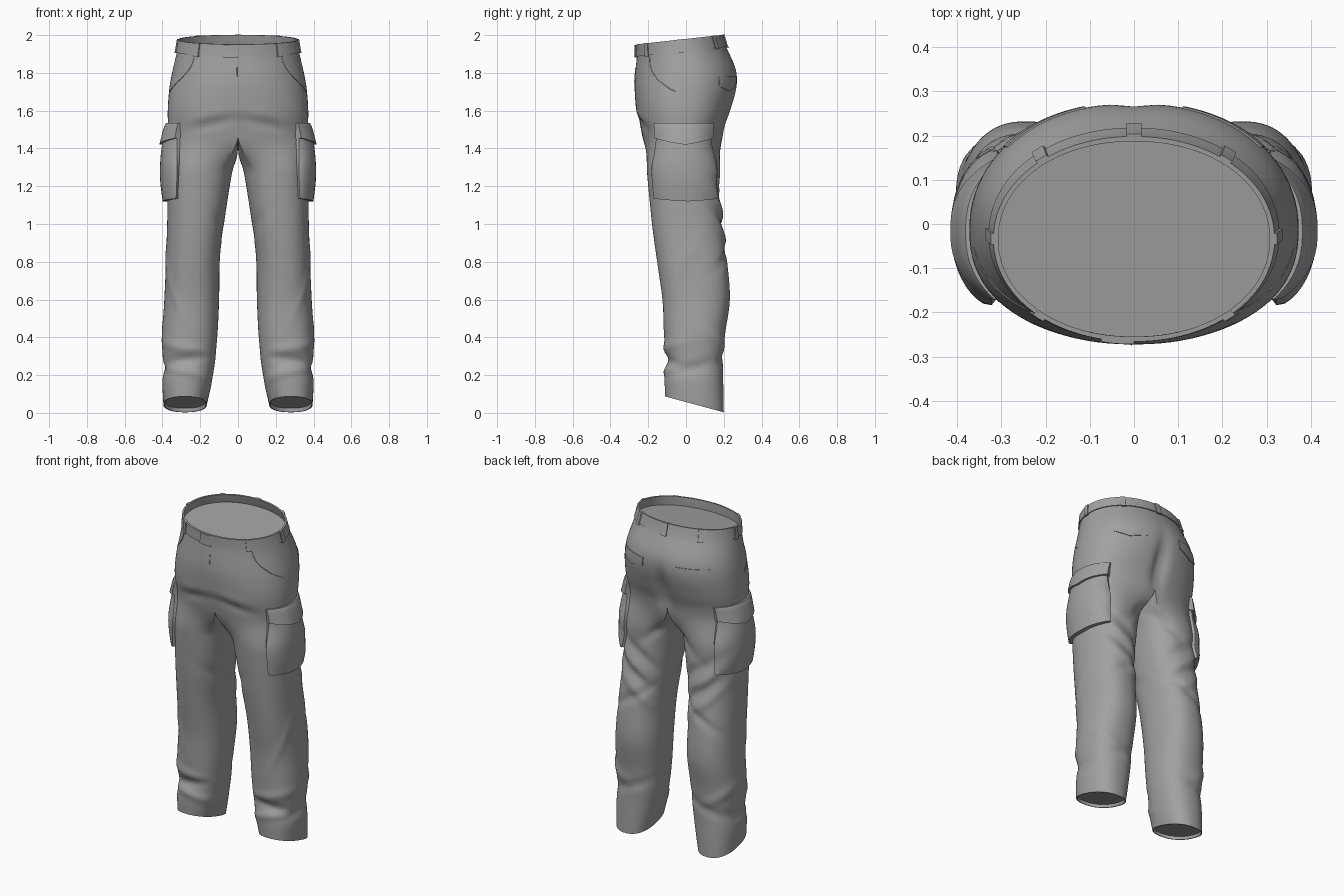
import bpy, bmesh, math
from mathutils import Vector

if "Cube" in bpy.data.objects:
    bpy.data.objects.remove(bpy.data.objects["Cube"], do_unlink=True)

cloth = bpy.data.materials.new("grey_cloth")
cloth.use_nodes = True
GREY = (0.36, 0.36, 0.36, 1)
cloth.diffuse_color = GREY
bsdf = next(n for n in cloth.node_tree.nodes if n.type == "BSDF_PRINCIPLED")
bsdf.inputs["Base Color"].default_value = GREY
bsdf.inputs["Roughness"].default_value = 0.9

# Trouser outline: height, inner x, outer x, front y, back y, tilt
LEVELS = [
    (0.045, .165, .395, -.11, .20, -.27),
    (0.15, .142, .40, -.113, .198, -.18),
    (0.25, .125, .397, -.105, .196, -.06),
    (0.40, .11, .402, -.115, .205, 0),
    (0.60, .10, .39, -.125, .232, 0),
    (0.80, .097, .382, -.153, .218, 0),
    (1.00, .074, .375, -.18, .192, 0),
    (1.20, .044, .372, -.20, .18, 0),
    (1.35, .018, .37, -.214, .185, 0),
    (1.50, 0, .37, -.238, .202, 0),
    (1.60, 0, .372, -.262, .236, 0),
    (1.72, 0, .363, -.272, .27, .02),
    (1.80, 0, .349, -.27, .266, .06),
    (1.92, 0, .322, -.26, .21, .11),
    (1.98, 0, .312, -.26, .192, .11)]

# Cloth folds: height, angle, slope, width, spread, depth
FOLDS = [
    (.34, -1.4, .03, .03, 1.1, .01), (.27, -1.3, -.03, .03, .9, -.015),
    (.20, -1.6, .04, .03, 1.0, .01), (.30, 1.5, .05, .03, .9, -.01),
    (.24, 0, .06, .03, .6, -.01), (.38, .9, -.08, .03, .8, .008),
    (1.13, 1.7, -.12, .03, .8, -.012), (1.06, 1.5, -.14, .03, .9, .012),
    (.99, 1.8, -.1, .03, .9, -.012), (.92, 1.6, -.12, .03, .9, .01),
    (.85, 1.5, .1, .03, .8, -.01), (1.0, -2.6, .1, .04, .6, -.006),
    (1.53, -1.8, -.06, .025, .5, -.01), (1.57, -1.7, -.05, .03, .5, .005),
    (.7, -.6, .25, .04, .8, .005), (1.3, 2.2, .15, .04, .7, -.01)]
OUTER, INNER = 48, 20
CROTCH = 1.47
ARC = math.radians(130)


def level(z):
    """Smoothly interpolate the outline at a height."""
    k = max(i for i in range(len(LEVELS) - 1) if i == 0 or LEVELS[i][0] <= z)
    a, b = LEVELS[k], LEVELS[k + 1]
    before, after = LEVELS[max(k - 1, 0)], LEVELS[min(k + 2, len(LEVELS) - 1)]
    h = b[0] - a[0]
    t = (z - a[0]) / h
    out = []
    for p, q, r, s in zip(before[1:], a[1:], b[1:], after[1:]):
        m0 = (r - p) / (b[0] - before[0]) * h
        m1 = (s - q) / (after[0] - a[0]) * h
        out.append(q + t * m0 + t * t * (3 * (r - q) - 2 * m0 - m1)
                   + t ** 3 * (2 * (q - r) + m0 + m1))
    return out


def power(v, e):
    return math.copysign(abs(v) ** e, v)


def smooth(v, a, b):
    w = min(max((v - a) / (b - a), 0), 1)
    return w * w * (3 - 2 * w)


def surface(u, z, offset=0):
    """Point on the left half: u 0..1 runs front to back outside, 1..2 returns inside."""
    x_in, x_out, front, back, tilt = level(z)
    mid, deep = (front + back) / 2, (back - front) / 2
    cx, wide = (x_in + x_out) / 2, (x_out - x_in) / 2
    w = smooth(z, 1.27, CROTCH)
    if u <= 1:
        angle = (2 * u - 1) * ARC
        turn = (u - .5) * math.pi
        e = .85 + .12 * smooth(z, 1.55, 1.93)  # rounder toward the waist
        tx, ty = x_out * power(math.cos(turn), e), mid + deep * power(math.sin(turn), e)
        droop = 0
    else:
        angle = ARC + (u - 1) * 2 * (math.pi - ARC)
        tx, ty = 0, back + (front - back) * (u - 1)
        droop = .045 * math.sin((u - 1) * math.pi) * w
    if ty > mid:  # seat cleft
        ty -= .035 * math.exp(-(tx / .035) ** 2 - ((z - 1.6) / .13) ** 2)
    lx = cx + wide * power(math.cos(angle), .86)
    ly = mid + deep * power(math.sin(angle), .86)
    x, y = lx + (tx - lx) * w, ly + (ty - ly) * w
    out = Vector((x - cx * (1 - w), y - mid)).normalized()
    for fz, fa, slope, width, spread, depth in FOLDS:
        d = (angle - fa + math.pi) % (2 * math.pi) - math.pi
        offset += depth * math.exp(-((z - fz - slope * d) / width) ** 2 - (d / spread) ** 2)
    x, y = max(x + out.x * offset, 0), y + out.y * offset
    return Vector((x, y, z - droop + tilt * (y - (mid if z < 1 else 0))))


def finish(name, bm, mirror=True):
    bmesh.ops.recalc_face_normals(bm, faces=bm.faces)
    mesh = bpy.data.meshes.new(name)
    bm.to_mesh(mesh)
    bm.free()
    mesh.materials.append(cloth)
    obj = bpy.data.objects.new(name, mesh)
    bpy.context.collection.objects.link(obj)
    if mirror:
        mod = obj.modifiers.new("Mirror", "MIRROR")
        mod.merge_threshold = .0005
    bpy.ops.object.select_all(action="DESELECT")
    obj.select_set(True)
    bpy.context.view_layer.objects.active = obj
    bpy.ops.object.shade_smooth_by_angle(angle=math.radians(40))


def bridge(bm, low, high, closed):
    n = len(low)
    for i in range(n if closed else n - 1):
        j = (i + 1) % n
        bm.faces.new((low[i], low[j], high[j], high[i]))


def make_trousers():
    bm = bmesh.new()
    us = [i / OUTER for i in range(OUTER + 1)]
    us += [1 + i / INNER for i in range(1, INNER)]
    # leg, from hem to crotch
    steps = 84
    base = LEVELS[0][0]
    rings = [[bm.verts.new(surface(u, base + (CROTCH - base) * k / steps)) for u in us]
             for k in range(steps + 1)]
    for a, b in zip(rings, rings[1:]):
        bridge(bm, a, b, True)
    # hem lip and recessed leg closure
    lip = [bm.verts.new(surface(u, base, -.006)) for u in us]
    inside = [bm.verts.new(v.co + Vector((0, 0, .02))) for v in lip]
    bridge(bm, rings[0], lip, True)
    bridge(bm, lip, inside, True)
    bm.faces.new(inside)
    # hips, from crotch to waist
    last = rings[-1][:OUTER + 1]
    for k in range(1, 27):
        z = CROTCH + (1.925 - CROTCH) * k / 26
        ring = [bm.verts.new(surface(u, z)) for u in us[:OUTER + 1]]
        bridge(bm, last, ring, False)
        last = ring
    bm.faces.new(last)
    finish("trousers", bm)


def patch(name, u0, u1, z0, z1, depth, vee=0, nu=16, nz=10, side=0, sink=-.004):
    """Solid panel that follows the cloth; vee lowers the middle of its lower edge."""
    bm = bmesh.new()
    grids = []
    for layer in (0, 1):
        grid = []
        for i in range(nu + 1):
            s = i / nu
            low = z0 - vee * (1 - abs(2 * s - 1))
            column = []
            for j in range(nz + 1):
                t = j / nz
                p = surface(u0 + (u1 - u0) * s, low + (z1 - low) * t,
                            depth(s, t) if layer else sink)
                if side < 0:
                    p.x = -p.x
                column.append(bm.verts.new(p))
            grid.append(column)
        for a, b in zip(grid, grid[1:]):
            bridge(bm, a, b, False)
        grids.append(grid)
    rims = []
    for g in grids:
        rims.append([c[0] for c in g] + g[-1][1:] + [c[-1] for c in g[-2::-1]] + g[0][-2:0:-1])
    bridge(bm, rims[0], rims[1], True)
    if u0 == 0 or u1 == 1:  # leave centre seams open for the mirror
        ends = [f for f in bm.faces if all(abs(v.co.x) < 1e-5 for v in f.verts)]
        bmesh.ops.delete(bm, geom=ends, context="FACES_ONLY")
    finish(name, bm, side == 0)


def seam(name, points, sign):
    """Thin raised stitch line."""
    curve = bpy.data.curves.new(name, "CURVE")
    curve.dimensions = "3D"
    curve.bevel_depth, curve.bevel_resolution = .002, 1
    spline = curve.splines.new("POLY")
    spline.points.add(len(points) - 1)
    for knot, (u, z) in zip(spline.points, points):
        p = surface(u, z, .0005)
        knot.co = (p.x * sign, p.y, p.z, 1)
    curve.materials.append(cloth)
    bpy.context.collection.objects.link(bpy.data.objects.new(name, curve))


make_trousers()

# Waistband, belt loops and front tab
patch("waistband", 0, 1, 1.915, 1.98, lambda s, t: .006, nu=48, nz=3, sink=-.005)
for label, u in (("front", .23), ("side", .5), ("back", .78)):
    patch(label + "_belt_loops", u - .016, u + .016, 1.908, 1.981, lambda s, t: .012, nu=3, nz=3)
patch("centre_belt_loop", .985, 1, 1.908, 1.981, lambda s, t: .012, nu=3, nz=3)
patch("front_tab", 0, .07, 1.911, 1.978, lambda s, t: .012, nu=5, nz=3, side=-1)

# Cargo pockets with pointed flaps
patch("cargo_pockets", .30, .72, 1.135, 1.47,
      lambda s, t: .016 + .027 * math.sin(math.pi * s) ** .5 * math.sin(math.pi * (.12 + .78 * t)),
      vee=.015, nu=20, nz=12)
patch("cargo_flaps", .295, .73, 1.455, 1.535,
      lambda s, t: .01 + .036 * (1 - t) ** .7 * (.6 + .4 * math.sin(math.pi * s)),
      vee=.035, nu=20, nz=8)

# Back pockets, slash pockets and fly
patch("back_pocket_flaps", .71, .91, 1.725, 1.77, lambda s, t: .004, vee=.025)
for label, sign in (("left", 1), ("right", -1)):
    seam(label + "_slash_pocket_seam",
         [(.25 + .2 * (k / 12) ** 2.2, 1.90 - .2 * k / 12) for k in range(13)], sign)
seam("fly_seam", [(.004, 1.76 + .015 * k) for k in range(7)], -1)
